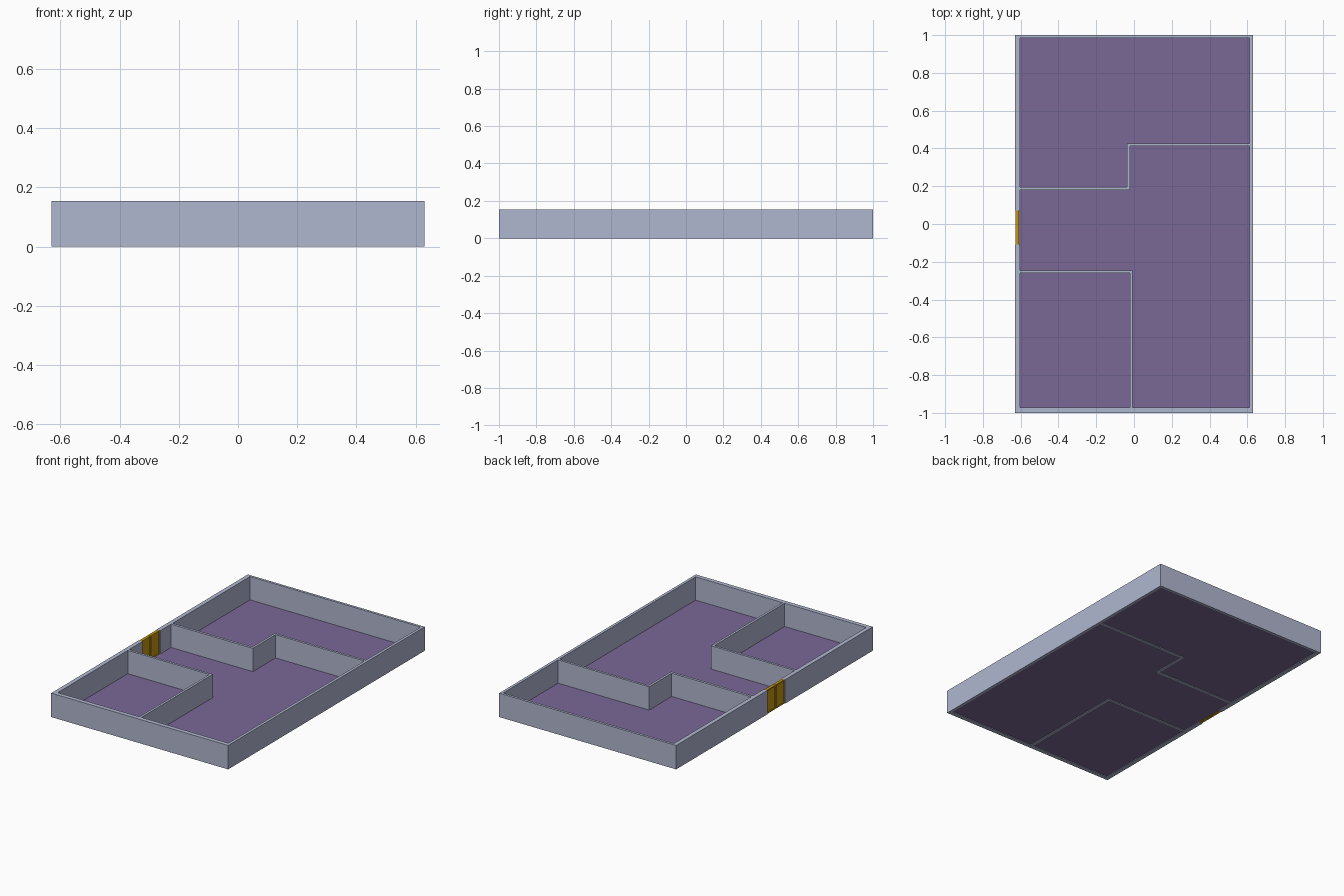
import bpy, bmesh
from mathutils import Matrix

if "Cube" in bpy.data.objects:
    bpy.data.objects.remove(bpy.data.objects["Cube"])

H = 0.154          # wall height
FLOOR_Z = 0.004


def material(name, rgb):
    m = bpy.data.materials.new(name)
    m.diffuse_color = (*rgb, 1)
    m.use_nodes = True
    m.node_tree.nodes["Principled BSDF"].inputs["Base Color"].default_value = m.diffuse_color
    return m


WALL = material("pale blue grey", (0.434, 0.474, 0.624))
FLOOR = material("purple floor", (0.195, 0.136, 0.305))
GOLD = material("golden door", (0.55, 0.30, 0.006))


def boxes(name, mat, items):
    """One object from boxes given as (x0, x1, y0, y1, z0, z1)."""
    bm = bmesh.new()
    for x0, x1, y0, y1, z0, z1 in items:
        bmesh.ops.create_cube(bm, size=1, matrix=(
            Matrix.Translation(((x0 + x1) / 2, (y0 + y1) / 2, (z0 + z1) / 2))
            @ Matrix.Diagonal((x1 - x0, y1 - y0, z1 - z0, 1))))
    me = bpy.data.meshes.new(name)
    bm.to_mesh(me)
    bm.free()
    me.materials.append(mat)
    ob = bpy.data.objects.new(name, me)
    bpy.context.collection.objects.link(ob)
    return ob


def walls(name, rects):
    return boxes(name, WALL, [(*r, 0, H) for r in rects])


# Outer walls, with the doorway left open on the left side
walls("outer_walls", [
    (-0.63, -0.603, -0.972, -0.109, ),
    (-0.63, -0.603, 0.072, 0.984),
    (0.612, 0.63, -0.972, 0.984),
    (-0.63, 0.63, 0.984, 1.0),
    (-0.63, 0.63, -1.0, -0.972),
])

# Stepped partition of the back room
walls("back_partition", [
    (-0.603, -0.036, 0.181, 0.197),
    (-0.036, -0.021, 0.181, 0.427),
    (-0.021, 0.612, 0.412, 0.427),
])

# L-shaped partition of the front left room
walls("front_partition", [
    (-0.603, -0.022, -0.260, -0.245),
    (-0.022, -0.007, -0.972, -0.245),
])

# Floor sheet
bpy.ops.mesh.primitive_plane_add(size=1, location=(0, 0, FLOOR_Z))
floor = bpy.context.object
floor.name = "floor"
floor.scale = (1.238, 1.98, 1)
floor.data.materials.append(FLOOR)

# Double door: two leaves with raised stiles and rails, meeting at a seam
for name, y0, y1 in (("door_leaf_front", -0.109, -0.0195),
                     ("door_leaf_back", -0.0175, 0.072)):
    s = 0.007
    boxes(name, GOLD, [
        (-0.622, -0.612, y0 + s, y1 - s, s, H - s),
        (-0.627, -0.608, y0, y0 + s, 0.001, H),
        (-0.627, -0.608, y1 - s, y1, 0.001, H),
        (-0.627, -0.608, y0 + s, y1 - s, 0.001, s),
        (-0.627, -0.608, y0 + s, y1 - s, H - s, H),
    ])
